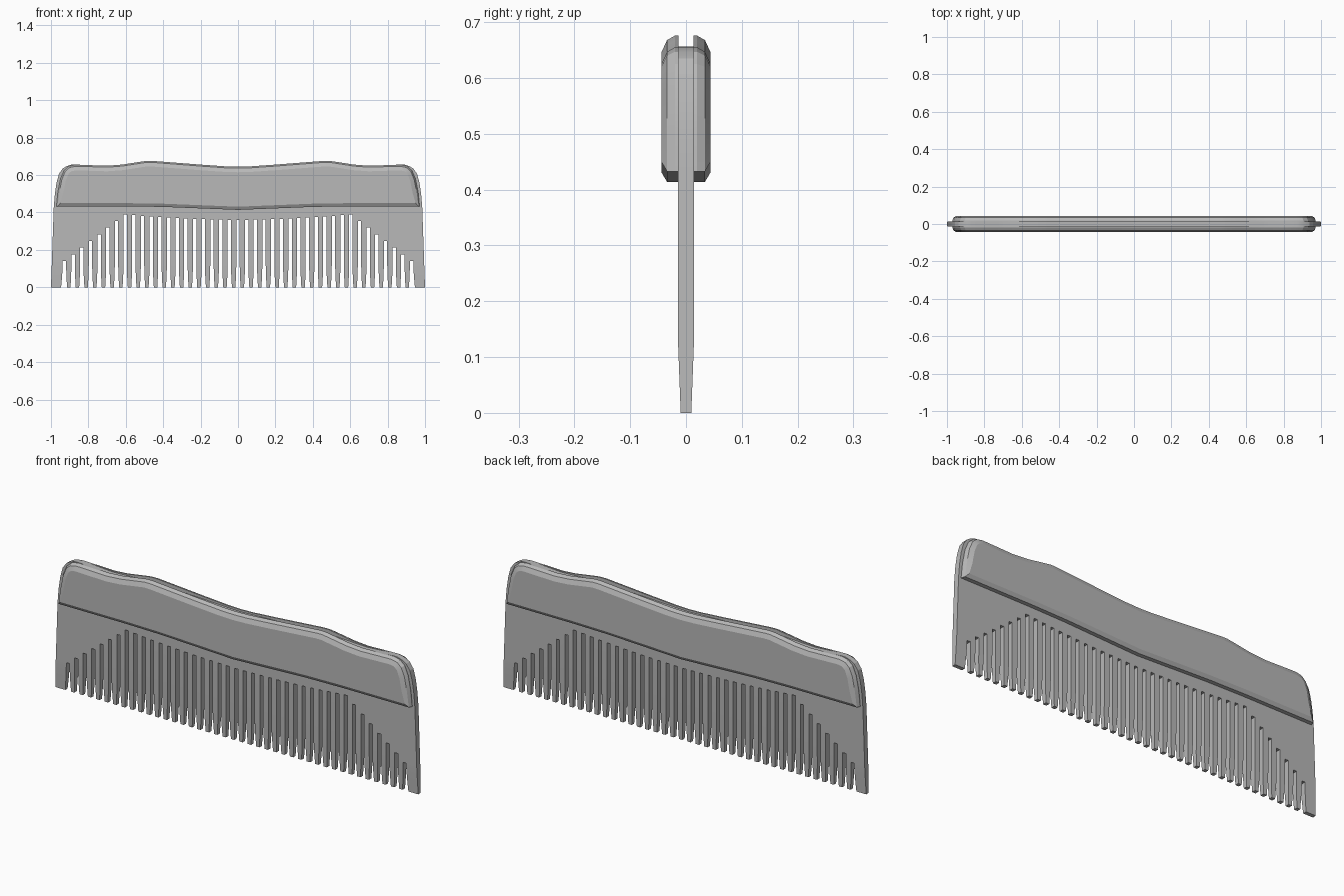
import bpy
import bmesh
from mathutils import Vector

cube = bpy.data.objects.get("Cube")
if cube:
    bpy.data.objects.remove(cube)

grey = bpy.data.materials.new("neutral_grey")
grey.use_nodes = True
color = (0.48, 0.48, 0.48, 1)
grey.diffuse_color = color
grey.node_tree.nodes["Principled BSDF"].inputs["Base Color"].default_value = color


def finish(name, bm):
    bmesh.ops.recalc_face_normals(bm, faces=bm.faces[:])
    mesh = bpy.data.meshes.new(name)
    bm.to_mesh(mesh)
    bm.free()
    mesh.materials.append(grey)
    obj = bpy.data.objects.new(name, mesh)
    bpy.context.collection.objects.link(obj)
    bpy.ops.object.select_all(action='DESELECT')
    obj.select_set(True)
    bpy.context.view_layer.objects.active = obj
    bpy.ops.object.shade_smooth_by_angle(angle=0.35)
    return obj


def sample(points, x):
    """Height of a symmetric polyline at x."""
    x = abs(x)
    for (x0, z0), (x1, z1) in zip(points, points[1:]):
        if x <= x1:
            return z0 + (z1 - z0) * (x - x0) / (x1 - x0)
    return points[-1][1]


# Comb plate: solid columns alternating with open slots
PLATE_TOP = [(0, .635), (.48, .655), (.7, .645), (.87, .657), (.905, .655),
             (.937, .635), (.96, .6)]
PLATE_END = [(.957, .607), (.97, .56), (.979, .5), (.985, .43), (.995, .14)]
SLOT_TOP = [(0, .36), (.25, .366), (.45, .377), (.605, .39), (.928, .14)]
ROWS = [0, .06, .12]
FLARE = [.014, .0105, .009]
PITCH, SLOTS = .0464, 41


def half_thickness(z):
    return .0095 + .0045 * min(z / .12, 1)


bm = bmesh.new()


def face(points):
    bm.faces.new([bm.verts.new((x, 0, z)) for x, z in points])


centers = [(i - SLOTS // 2) * PITCH for i in range(SLOTS)]
tops = [sample(SLOT_TOP, x) for x in centers]
w = FLARE[-1]

for x, z in zip(centers, tops):
    face([(x - w, z), (x + w, z), (x + w, sample(PLATE_TOP, x + w)),
          (x - w, sample(PLATE_TOP, x - w))])

# Teeth between the slots, narrowing to their tips
for (a, za), (b, zb) in zip(zip(centers, tops), zip(centers[1:], tops[1:])):
    left = [(a + f, z) for f, z in zip(FLARE, ROWS)] + [(a + w, za), (a + w, sample(PLATE_TOP, a + w))]
    right = [(b - f, z) for f, z in zip(FLARE, ROWS)] + [(b - w, zb), (b - w, sample(PLATE_TOP, b - w))]
    for k in range(len(left) - 1):
        face([left[k], right[k], right[k + 1], left[k + 1]])

# Broad end guards with rounded upper corners
for s in (-1, 1):
    edge = centers[-1]
    z_top = tops[-1]
    inner = [(edge + f + .004 * (1 - z / .12), z) for f, z in zip(FLARE, ROWS)] + [(edge + w, z_top)]
    outer = [(1 - .005 * z / .14, z) for z in ROWS] + [PLATE_END[-1]]
    for k in range(3):
        face([(s * x, z) for x, z in (inner[k], outer[k], outer[k + 1], inner[k + 1])])
    corner = [inner[-1], (edge + w, sample(PLATE_TOP, edge + w))] + PLATE_END
    face([(s * x, z) for x, z in corner])

bmesh.ops.remove_doubles(bm, verts=bm.verts[:], dist=.0004)

# Give the plate its tapered thickness
front_faces = bm.faces[:]
rim = [e for e in bm.edges if e.is_boundary]
back = {}
for v in bm.verts[:]:
    h = half_thickness(v.co.z)
    back[v] = bm.verts.new((v.co.x, h, v.co.z))
    v.co.y = -h
for e in rim:
    a, b = e.verts
    bm.faces.new((a, b, back[b], back[a]))
for f in front_faces:
    bm.faces.new([back[v] for v in reversed(f.verts)])
finish("comb_plate", bm)

# Grip panels: bevelled slabs on both sides of the spine
GRIP_TOP = [(0, .645), (.07, .647), (.2, .656), (.46, .676), (.49, .676), (.55, .667),
            (.62, .656), (.7, .65), (.79, .653), (.87, .655), (.905, .647),
            (.93, .625), (.949, .58), (.963, .51)]
GRIP_BOTTOM = [(.971, .433), (.6, .433), (.4, .43), (.15, .42), (0, .414)]
half = GRIP_TOP + GRIP_BOTTOM
OUTLINE = [Vector(p) for p in half + [(-x, z) for x, z in half[-2:0:-1]]]
# Depth, inset of the top and ends, inset of the lower edge
LEVELS = [(.013, 0, 0), (.02, 0, 0), (.034, .008, 0), (.044, .03, .017)]


def inset_loop(amount_top, amount_bottom):
    """Mitre the outline inwards with separate amounts per side."""
    loop = []
    n = len(OUTLINE)
    for i, p in enumerate(OUTLINE):
        before, after = OUTLINE[i - 1], OUTLINE[(i + 1) % n]
        is_corner = abs(p.x) > .97
        if is_corner:
            sign = 1 if p.x > 0 else -1
            loop.append(Vector((p.x - sign * amount_top * .7, p.y + amount_bottom)))
            continue
        d1, d2 = (p - before).normalized(), (after - p).normalized()
        normal = Vector((d1.y + d2.y, -d1.x - d2.x)).normalized()
        loop.append(p + normal * (amount_bottom if p.y < .44 else amount_top))
    return loop


for name, side in (("front_grip", -1), ("back_grip", 1)):
    bm = bmesh.new()
    rings = [[bm.verts.new((p.x, side * y, p.y)) for p in inset_loop(t, b)]
             for y, t, b in LEVELS]
    n = len(OUTLINE)
    for r0, r1 in zip(rings, rings[1:]):
        for i in range(n):
            j = (i + 1) % n
            bm.faces.new((r0[i], r0[j], r1[j], r1[i]))
    bm.faces.new(rings[0])
    bm.faces.new(rings[-1])
    finish(name, bm)
